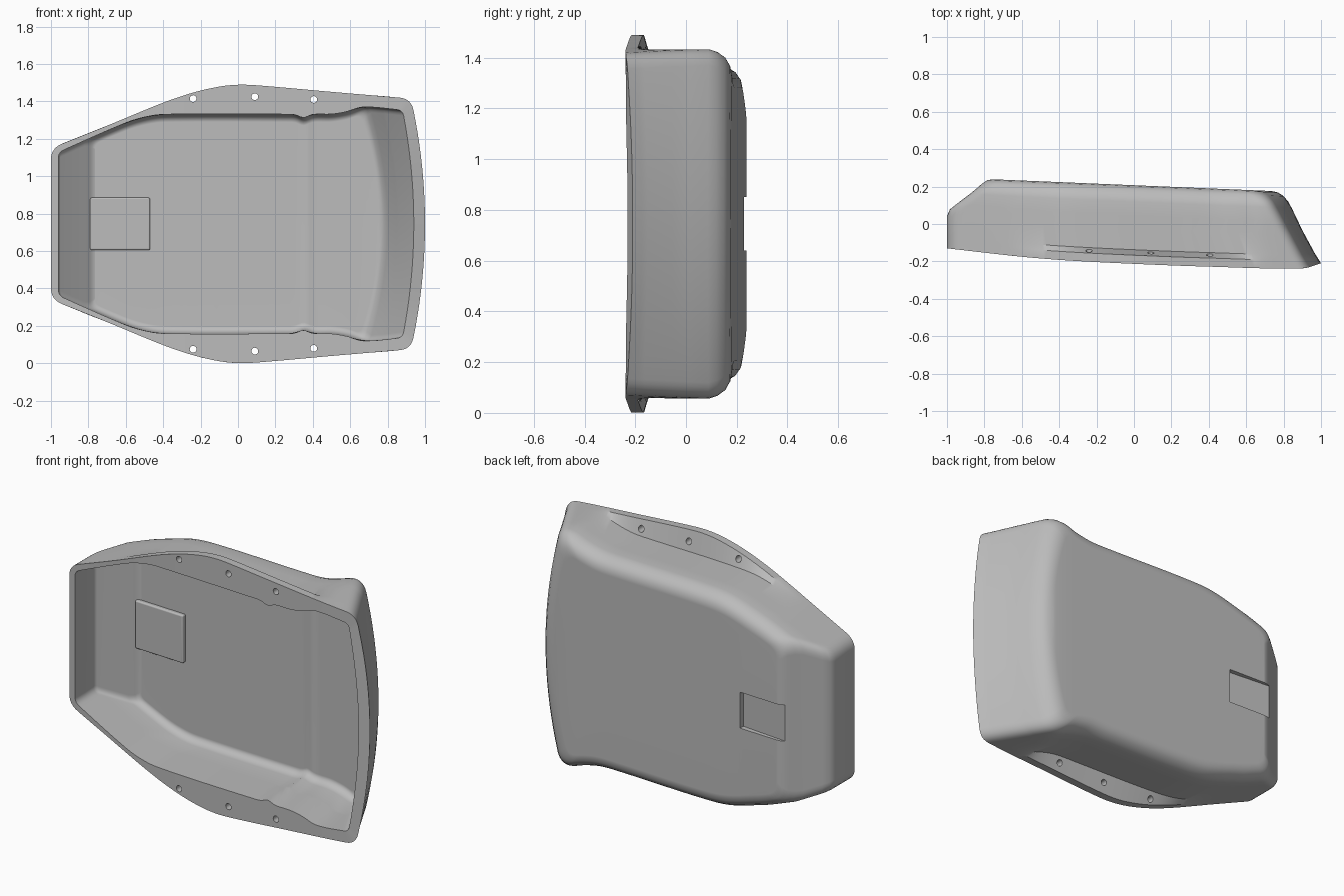
import bpy, bmesh, math

if "Cube" in bpy.data.objects:
    bpy.data.objects.remove(bpy.data.objects["Cube"], do_unlink=True)

MID = 0.745  # height of the symmetry plane

grey = bpy.data.materials.new("plain_grey")
grey.use_nodes = True
grey.diffuse_color = (0.5, 0.5, 0.5, 1)
grey.node_tree.nodes["Principled BSDF"].inputs["Base Color"].default_value = (0.5, 0.5, 0.5, 1)


def curve(keys):
    """Smooth function through key points, straight beyond both ends."""
    n = len(keys)
    tangents = []
    for i in range(n):
        a, b = keys[max(i - 1, 0)], keys[min(i + 1, n - 1)]
        tangents.append((b[1] - a[1]) / (b[0] - a[0]))

    def value(x):
        if x <= keys[0][0]:
            return keys[0][1] + tangents[0] * (x - keys[0][0])
        if x >= keys[-1][0]:
            return keys[-1][1] + tangents[-1] * (x - keys[-1][0])
        i = max(k for k in range(n - 1) if keys[k][0] <= x)
        (x0, y0), (x1, y1) = keys[i], keys[i + 1]
        w = x1 - x0
        t = (x - x0) / w
        return (y0 * (1 + 2 * t) * (1 - t) ** 2 + tangents[i] * w * t * (1 - t) ** 2
                + y1 * t * t * (3 - 2 * t) + tangents[i + 1] * w * t * t * (t - 1))
    return value


# Half widths along x, and the two depth surfaces
rim = curve([(-1, .405), (-.7, .525), (-.4, .648), (-.24, .702), (-.1, .734), (0, .744),
             (.1, .741), (.5, .706), (.9, .672)])
body = curve([(-1, .405), (-.7, .525), (-.62, .553), (-.4, .615), (-.2, .628), (.3, .628),
              (.45, .632), (.56, .655), (.64, .682), (.7, .688), (.9, .672)])
inner = curve([(-1, .365), (-.6, .54), (-.48, .575), (-.38, .586), (.28, .586), (.31, .582),
               (.35, .568), (.4, .585), (.5, .587), (.58, .6), (.67, .625), (.88, .608)])
rim_y = curve([(-1, -.13), (-.6, -.175), (-.35, -.195), (0, -.213), (.4, -.228),
               (.9, -.237), (1, -.21)])


def floor_y(x):
    return 0.24 - 0.042 * (x + 0.78)


def inner_floor_y(x):
    rib = max(0, 1 - abs(x - 0.37) / 0.04)
    return floor_y(x) - 0.04 - 0.007 * rib


def bezier(a, b, c, t):
    return tuple(p * (1 - t) ** 2 + 2 * q * t * (1 - t) + r * t * t for p, q, r in zip(a, b, c))


def half_outline(width, xl, xr, inset, r, bow):
    """Upper half of a ring, from the left end round to the middle of the bowed right end."""
    def h(x):
        return width(x) - inset
    xb = xr - bow
    hb = h(xb)

    def right(k):
        return (xr - bow * (k / hb) ** 2, k)
    pts = [bezier((xl, h(xl) - r), (xl, h(xl)), (xl + r, h(xl + r)), i / 6) for i in range(6)]
    x0, x1 = xl + r, xb - r
    pts += [(x, h(x)) for x in (x0 + (x1 - x0) * i / 90 for i in range(90))]
    pts += [bezier((x1, h(x1)), (xb, hb), right(hb - r), i / 6) for i in range(6)]
    pts += [right((hb - r) * (1 - i / 10)) for i in range(11)]
    return pts


def add_ring(bm, half, s, bottom):
    pts = half + [(x, -h) for x, h in reversed(half[:-1])]
    return [bm.verts.new((x, rim_y(x) * (1 - s) + bottom(x) * s, MID + h)) for x, h in pts]


def bridge(bm, a, b):
    n = len(a)
    for i in range(n):
        j = (i + 1) % n
        bm.faces.new((a[i], a[j], b[j], b[i]))


def cap(bm, ring):
    n = len(ring)
    for i in range(n // 2):
        quad = [ring[i], ring[i + 1], ring[n - 2 - i], ring[n - 1 - i]]
        bm.faces.new(list(dict.fromkeys(quad)))


def finish(name, bm):
    bmesh.ops.recalc_face_normals(bm, faces=bm.faces[:])
    mesh = bpy.data.meshes.new(name)
    bm.to_mesh(mesh)
    bm.free()
    mesh.materials.append(grey)
    ob = bpy.data.objects.new(name, mesh)
    bpy.context.collection.objects.link(ob)
    return ob


def slab(name, x0, x1, half, front, back):
    """Block whose front and back follow depth functions of x."""
    bm = bmesh.new()
    ends = [[bm.verts.new((x, y, MID + z)) for y, z in
             ((front(x), -half), (back(x), -half), (back(x), half), (front(x), half))]
            for x in (x0, x1)]
    bridge(bm, *ends)
    for e in ends:
        bm.faces.new(e)
    return finish(name, bm)


# Shell: outer rings (depth, left x, right x, inset), then inner rings
OUTER = [(0, -1, 1, 0), (.11, -1, .978, 0), (.18, -1, .964, 0), (.45, -1, .911, 0),
         (.55, -.985, .89, 0), (.62, -.955, .877, 0), (.79, -.875, .843, 0),
         (.87, -.84, .825, .01), (.94, -.81, .8, .028), (.985, -.785, .77, .055),
         (1, -.755, .735, .09)]
INNER = [(0, -.96, .94, 0), (.25, -.96, .9, 0), (.5, -.96, .86, 0), (.56, -.95, .85, 0),
         (.88, -.82, .8, 0), (.95, -.793, .785, .012), (.985, -.78, .772, .025),
         (1, -.765, .755, .042)]

bm = bmesh.new()
outer_rings = [add_ring(bm, half_outline(rim if s < .15 else body, xl, xr, ins, .06,
                                         .075 + .025 * s), s, floor_y)
               for s, xl, xr, ins in OUTER]
inner_rings = [add_ring(bm, half_outline(inner, xl, xr, ins, .03, .06 + .04 * s), s, inner_floor_y)
               for s, xl, xr, ins in INNER]
for rings in (outer_rings, inner_rings):
    for a, b in zip(rings, rings[1:]):
        bridge(bm, a, b)
    cap(bm, rings[-1])
bridge(bm, outer_rings[0], inner_rings[0])
shell = finish("tray_shell", bm)

# Cutters: bolt holes in both flanges and the recess in the back
cutters = []
for side in (1, -1):
    for x, h in ((-.24, .67), (.09, .68), (.405, .665)):
        bpy.ops.mesh.primitive_cylinder_add(vertices=24, radius=.018, depth=.3,
                                            location=(x, -.19, MID + side * h),
                                            rotation=(math.pi / 2, 0, 0))
        cutters.append(bpy.context.object)
cutters.append(slab("recess_cutter", -.9, -.51, .105,
                    lambda x: floor_y(x) - .03 - (x + .51) * .05, lambda x: floor_y(x) + .1))
bpy.context.view_layer.objects.active = shell
for c in cutters:
    c.hide_render = True
    mod = shell.modifiers.new("cut", "BOOLEAN")
    mod.operation = "DIFFERENCE"
    mod.solver = "EXACT"
    mod.object = c
    bpy.ops.object.modifier_apply(modifier=mod.name)
for c in cutters:
    bpy.data.objects.remove(c, do_unlink=True)

# Raised pad on the inside, behind the recess
pad = slab("raised_pad", -.79, -.47, .14,
           lambda x: floor_y(x) - .065, lambda x: floor_y(x) - .035)
bevel = pad.modifiers.new("soft_edges", "BEVEL")
bevel.width = .008
bevel.segments = 3

# Smooth shading with sharp edges kept
for ob in (shell, pad):
    bpy.ops.object.select_all(action="DESELECT")
    ob.select_set(True)
    bpy.context.view_layer.objects.active = ob
    bpy.ops.object.shade_smooth_by_angle(angle=math.radians(32))
    weighted = ob.modifiers.new("even_normals", "WEIGHTED_NORMAL")
    weighted.keep_sharp = True
